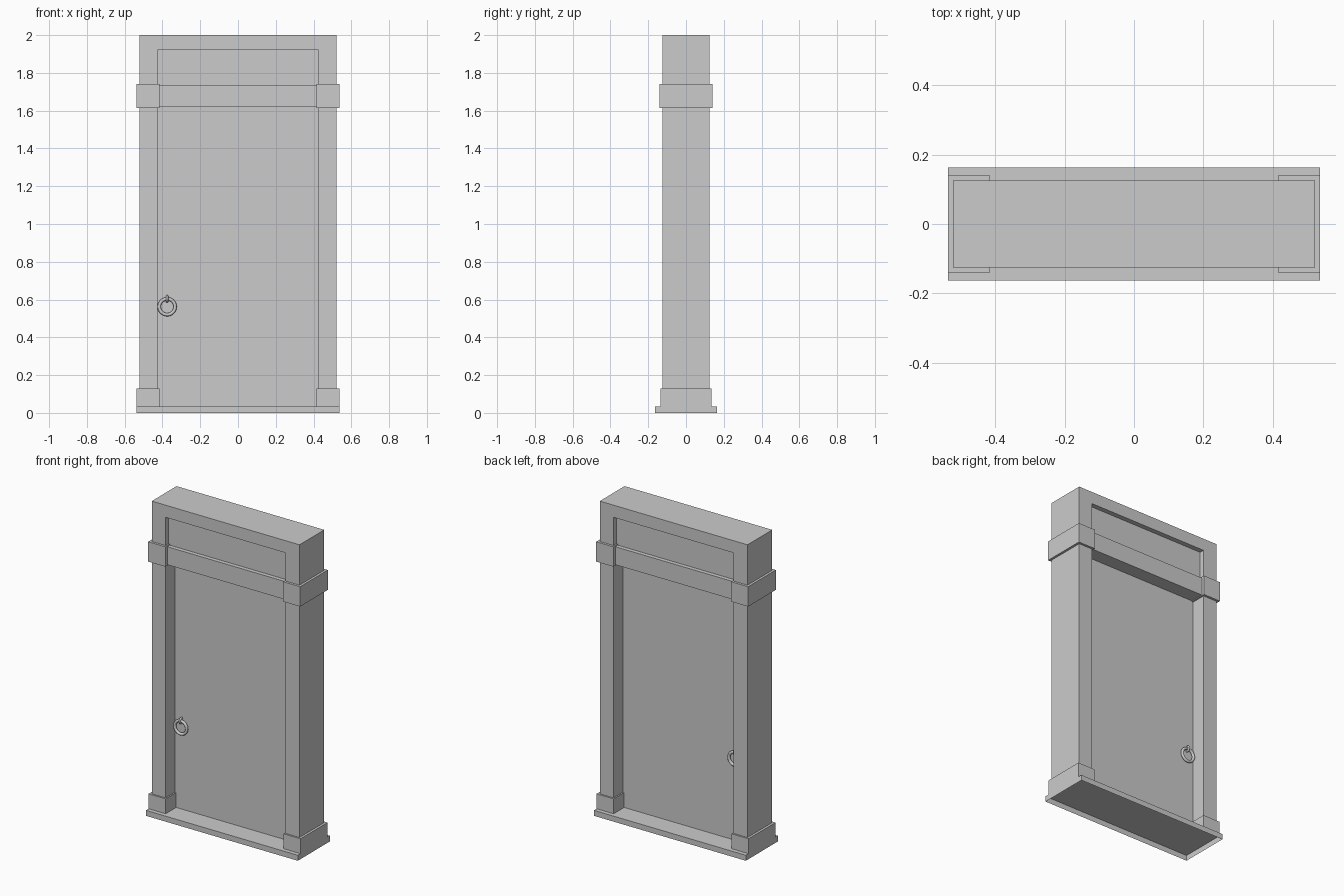
import bpy, bmesh, math

cube = bpy.data.objects.get("Cube")
if cube:
    bpy.data.objects.remove(cube, do_unlink=True)

# Single stone-grey material
GREY = (0.6, 0.6, 0.6, 1)
grey = bpy.data.materials.new("plain grey")
grey.use_nodes = True
grey.diffuse_color = GREY
grey.node_tree.nodes["Principled BSDF"].inputs["Base Color"].default_value = GREY


def box(name, x0, x1, depth, z0, z1, open_bottom=False):
    """Box symmetric in y, with half depth given."""
    bm = bmesh.new()
    bmesh.ops.create_cube(bm, size=1)
    for v in bm.verts:
        v.co.x = x1 if v.co.x > 0 else x0
        v.co.y = depth if v.co.y > 0 else -depth
        v.co.z = z1 if v.co.z > 0 else z0
    if open_bottom:
        low = [f for f in bm.faces if f.normal.z < -0.5]
        bmesh.ops.delete(bm, geom=low, context='FACES_ONLY')
    mesh = bpy.data.meshes.new(name)
    bm.to_mesh(mesh)
    bm.free()
    mesh.materials.append(grey)
    ob = bpy.data.objects.new(name, mesh)
    bpy.context.collection.objects.link(ob)
    return ob


def ring(name, location, rotation, major, minor):
    bpy.ops.mesh.primitive_torus_add(
        location=location, rotation=rotation, major_radius=major,
        minor_radius=minor, major_segments=32, minor_segments=12)
    ob = bpy.context.object
    ob.name = name
    ob.data.materials.append(grey)
    bpy.ops.object.shade_smooth()


OUTER, INNER, BLOCK_OUT, BLOCK_IN = 0.522, 0.425, 0.537, 0.416
SILL_TOP, LINTEL = 0.035, 1.922
DOOR = 0.03

# Hollow sill, open underneath
box("sill", -BLOCK_OUT, BLOCK_OUT, 0.163, 0, SILL_TOP, open_bottom=True)

# Frame posts with base and capital blocks on both sides
for side, s in (("left", 1), ("right", -1)):
    def pair(a, b):
        return sorted((a * s, b * s))
    box(side + "_post", *pair(INNER, OUTER), 0.125, SILL_TOP, LINTEL)
    box(side + "_base_block", *pair(BLOCK_IN, BLOCK_OUT), 0.136, SILL_TOP, 0.13)
    box(side + "_capital_block", *pair(BLOCK_IN, BLOCK_OUT), 0.14, 1.615, 1.742)

# Top of the frame, crossbeam, upper panel and door
box("lintel", -OUTER, OUTER, 0.125, LINTEL, 2)
box("crossbeam", -INNER, INNER, 0.12, 1.62, 1.735)
box("upper_panel", -INNER, INNER, 0.094, 1.735, LINTEL)
box("door", -INNER, INNER, DOOR, SILL_TOP, 1.62)

# Ring handle and its staple on each face of the door
for face, s in (("front", -1), ("back", 1)):
    ring(face + "_handle_ring", (-0.375, s * (DOOR + 0.012), 0.562),
         (math.pi / 2, 0, 0), 0.042, 0.009)
    ring(face + "_handle_staple", (-0.375, s * (DOOR + 0.008), 0.604),
         (0, math.pi / 2, 0), 0.015, 0.006)
